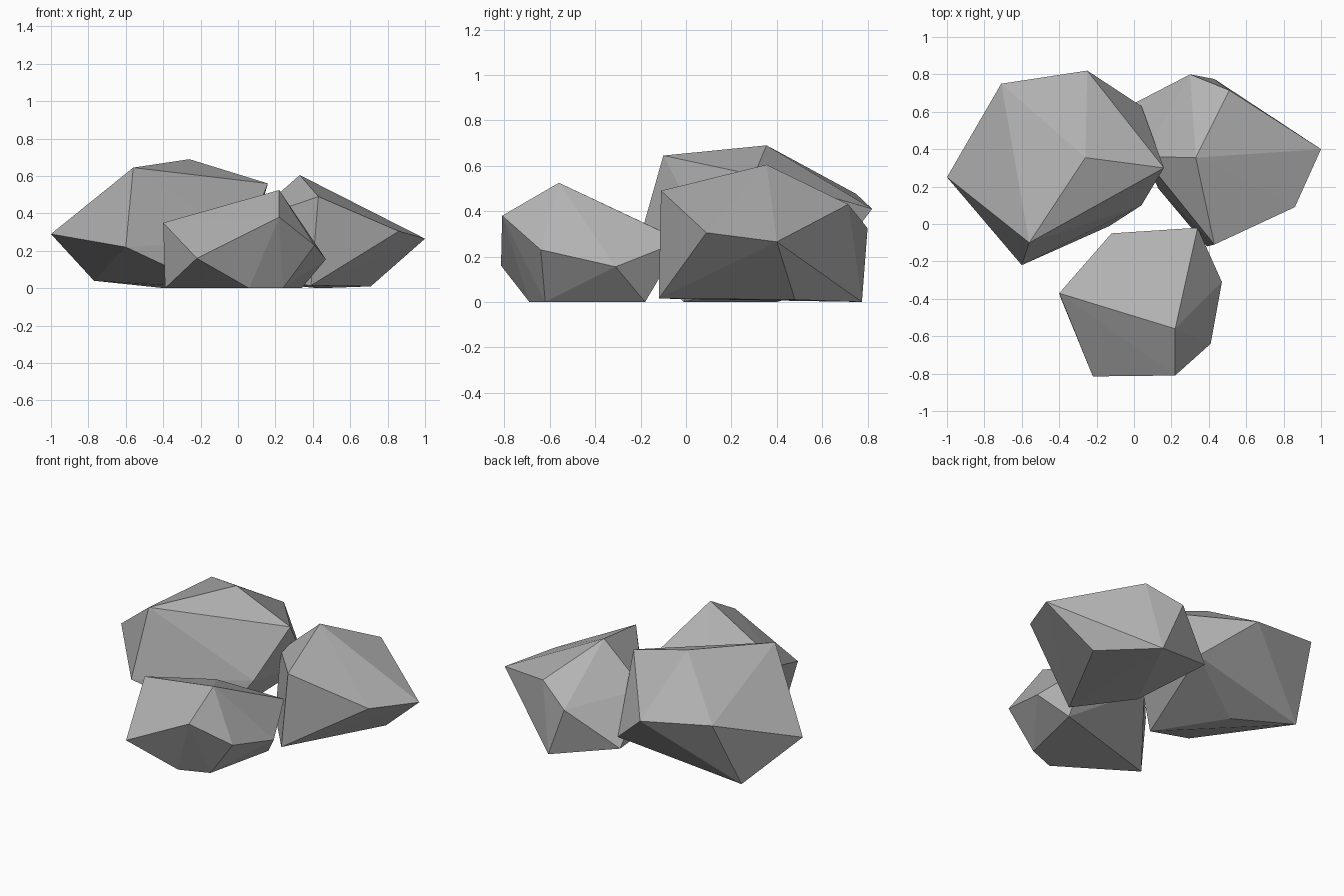
import bpy
import bmesh

stone = bpy.data.materials.new("grey stone")
stone.diffuse_color = (0.45, 0.45, 0.45, 1)


def rock(name, corners):
    """A faceted boulder: the convex hull of a few corner points."""
    bm = bmesh.new()
    for c in corners:
        bm.verts.new(c)
    hull = bmesh.ops.convex_hull(bm, input=bm.verts)
    loose = {g for g in hull["geom_interior"] + hull["geom_unused"]
             if isinstance(g, bmesh.types.BMVert)}
    bmesh.ops.delete(bm, geom=list(loose), context="VERTS")
    bmesh.ops.recalc_face_normals(bm, faces=bm.faces)
    mesh = bpy.data.meshes.new(name)
    bm.to_mesh(mesh)
    bm.free()
    mesh.materials.append(stone)
    obj = bpy.data.objects.new(name, mesh)
    bpy.context.collection.objects.link(obj)
    return obj


# Large boulder at the back left
rock("large_boulder", [
    (-0.26, 0.355, 0.69), (-0.56, -0.10, 0.645), (0.16, 0.30, 0.56),
    (-0.71, 0.75, 0.476), (-0.25, 0.82, 0.41), (-1.0, 0.25, 0.29),
    (-0.60, -0.22, 0.22), (0.04, 0.10, 0.26), (0.04, 0.63, 0.16),
    (-0.77, 0.54, 0.04), (-0.39, 0.40, 0), (-0.13, -0.01, 0)])

# Medium boulder at the back right
rock("medium_boulder", [
    (0.33, 0.355, 0.605), (0.43, -0.11, 0.49), (0.51, 0.715, 0.43),
    (0.30, 0.80, 0.325), (0.86, 0.09, 0.305), (1.0, 0.40, 0.265),
    (0.05, 0.36, 0.36), (0.01, 0.65, 0.10), (0.13, 0.19, 0.03),
    (0.39, -0.12, 0.015), (0.71, 0.48, 0.01), (0.43, 0.775, 0)])

# Small boulder at the front
rock("small_boulder", [
    (0.22, -0.56, 0.525), (0.22, -0.81, 0.38), (-0.40, -0.37, 0.35),
    (-0.12, -0.05, 0.285), (0.34, -0.02, 0.27), (0.41, -0.64, 0.23),
    (-0.22, -0.815, 0.16), (0.47, -0.31, 0.155), (-0.39, -0.40, 0),
    (0.06, -0.69, 0), (0.24, -0.62, 0), (0.34, -0.18, 0)])
